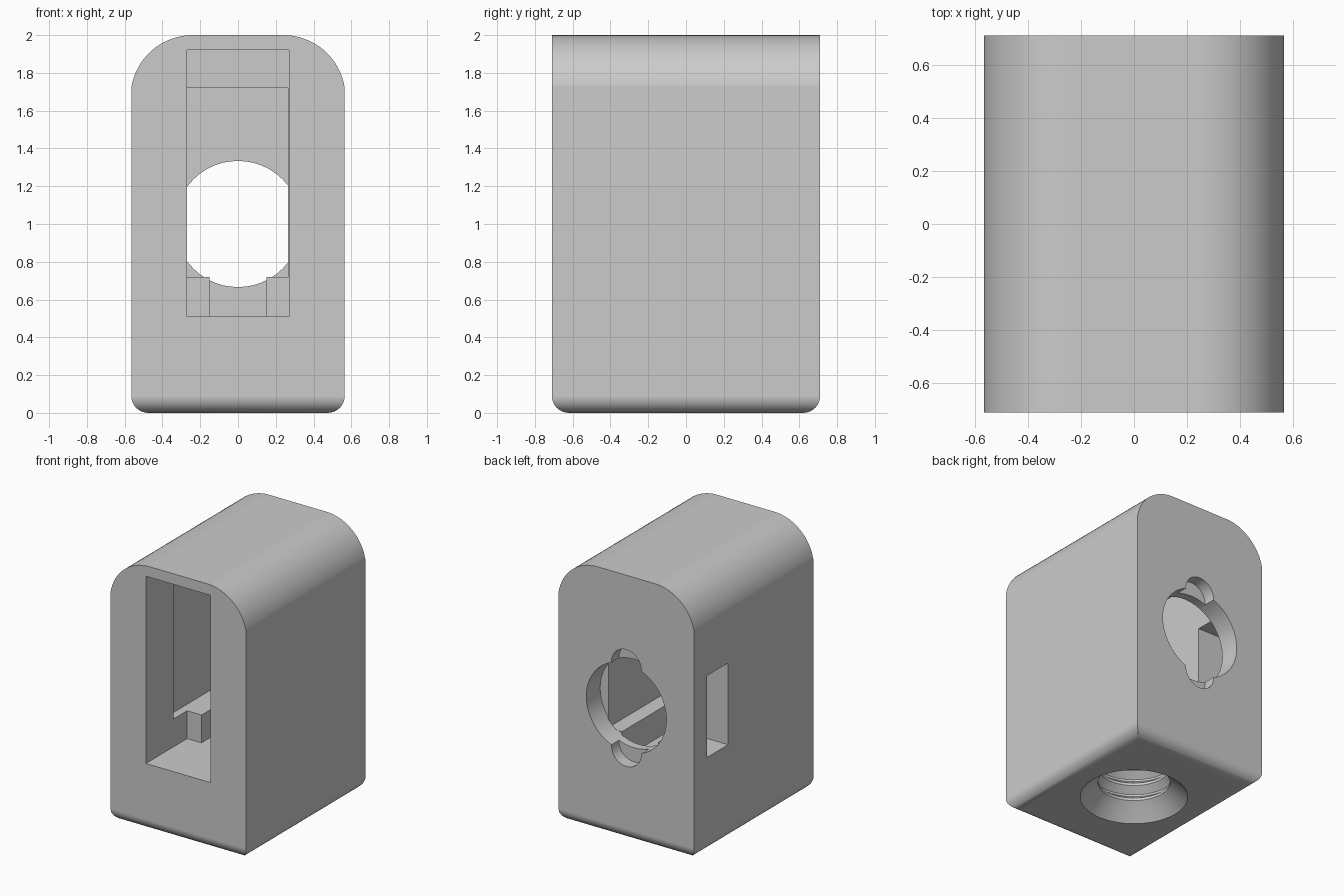
import bpy, bmesh
from math import sin, cos, pi, radians, asin
from mathutils import Matrix, Vector

cube = bpy.data.objects.get("Cube")
if cube:
    bpy.data.objects.remove(cube, do_unlink=True)

grey = bpy.data.materials.new("plain grey")
grey.use_nodes = True
colour = (0.6, 0.6, 0.6, 1)
grey.diffuse_color = colour
grey.node_tree.nodes["Principled BSDF"].inputs["Base Color"].default_value = colour

HALF_W, HALF_D, TOP = 0.565, 0.71, 2.0
BACK_WALL = 0.555


def make_object(name, bm):
    bmesh.ops.recalc_face_normals(bm, faces=bm.faces)
    mesh = bpy.data.meshes.new(name)
    bm.to_mesh(mesh)
    bm.free()
    mesh.materials.append(grey)
    obj = bpy.data.objects.new(name, mesh)
    bpy.context.collection.objects.link(obj)
    return obj


def box(name, x, y, z):
    bm = bmesh.new()
    size = Vector((x[1] - x[0], y[1] - y[0], z[1] - z[0]))
    mid = Vector((sum(x), sum(y), sum(z))) / 2
    bmesh.ops.create_cube(bm, size=1, matrix=Matrix.Translation(mid) @ Matrix.Diagonal(size).to_4x4())
    return make_object(name, bm)


def cylinder_y(name, radius, z, y0, y1, sides):
    bm = bmesh.new()
    place = Matrix.Translation((0, (y0 + y1) / 2, z)) @ Matrix.Rotation(pi / 2, 4, "X")
    bmesh.ops.create_cone(bm, cap_ends=True, segments=sides, radius1=radius,
                          radius2=radius, depth=y1 - y0, matrix=place)
    return make_object(name, bm)


def lathe(name, profile, sides):
    bm = bmesh.new()
    rings = [[bm.verts.new((r * cos(2 * pi * i / sides), r * sin(2 * pi * i / sides), z))
              for i in range(sides)] for r, z in profile]
    for low, high in zip(rings, rings[1:]):
        for i in range(sides):
            j = (i + 1) % sides
            bm.faces.new((low[i], low[j], high[j], high[i]))
    bm.faces.new(rings[0])
    bm.faces.new(rings[-1])
    return make_object(name, bm)


def cut(target, cutter):
    cutter.hide_render = True
    mod = target.modifiers.new("cut", "BOOLEAN")
    mod.operation = "DIFFERENCE"
    mod.solver = "EXACT"
    mod.object = cutter
    bpy.context.view_layer.objects.active = target
    bpy.ops.object.modifier_apply(modifier=mod.name)
    bpy.data.objects.remove(cutter, do_unlink=True)


# Body: arched profile extruded front to back, rounded round the base
radius, centre_x = 0.3286, 0.24
centre_z = TOP - radius
start = asin((1.72 - centre_z) / radius)
steps = 16
angles = [start + (pi / 2 - start) * i / steps for i in range(steps + 1)]
right = [(HALF_W, 0)] + [(centre_x + radius * cos(a), centre_z + radius * sin(a)) for a in angles]
outline = right + [(-x, z) for x, z in reversed(right)]

bm = bmesh.new()
face = bm.faces.new([bm.verts.new((x, -HALF_D, z)) for x, z in outline])
extruded = bmesh.ops.extrude_face_region(bm, geom=[face])["geom"]
bmesh.ops.translate(bm, vec=(0, 2 * HALF_D, 0),
                    verts=[v for v in extruded if isinstance(v, bmesh.types.BMVert)])
bmesh.ops.recalc_face_normals(bm, faces=bm.faces)
base = [e for e in bm.edges if all(v.co.z < 0.001 for v in e.verts)]
bmesh.ops.bevel(bm, geom=base, offset=0.09, offset_type="OFFSET", segments=8,
                profile=0.5, affect="EDGES")
body = make_object("housing_body", bm)

# Front pocket, inner chamber and the channel in its floor
cut(body, box("front_pocket", (-0.27, 0.27), (-0.9, -0.22), (0.51, 1.92)))
cut(body, box("inner_chamber", (-0.33, 0.265), (-0.38, BACK_WALL), (0.72, 1.72)))
cut(body, box("floor_channel", (-0.15, 0.15), (-0.4, BACK_WALL), (0.51, 0.9)))

# Side slot into the chamber
cut(body, box("side_slot", (-0.8, -0.2), (0.305, BACK_WALL), (0.72, 1.335)))

# Round back opening with two shallow notches
cut(body, cylinder_y("back_opening", 0.334, 1.0, BACK_WALL - 0.01, 0.9, 48))
for side in (-1, 1):
    cut(body, cylinder_y("notch", 0.125, 1 + side * 0.315, HALF_D - 0.09, 0.9, 32))

# Threaded socket in the base
pitch, crest, root = 0.12, 0.25, 0.30
thread = [(0.393, -0.02), (0.373, 0), (root, 0.073)]
for turn in range(3):
    z = 0.075 + turn * pitch
    thread += [(crest, z + 0.04), (crest, z + 0.06), (root, z + 0.1), (root, z + 0.115)]
thread.append((crest, 0.45))
cut(body, lathe("threaded_socket", thread, 48))

# Smooth the curves, keep the machined edges crisp
bpy.ops.object.select_all(action="DESELECT")
body.select_set(True)
bpy.context.view_layer.objects.active = body
bpy.ops.object.shade_smooth_by_angle(angle=radians(25))
weighted = body.modifiers.new("weighted normals", "WEIGHTED_NORMAL")
weighted.keep_sharp = True
